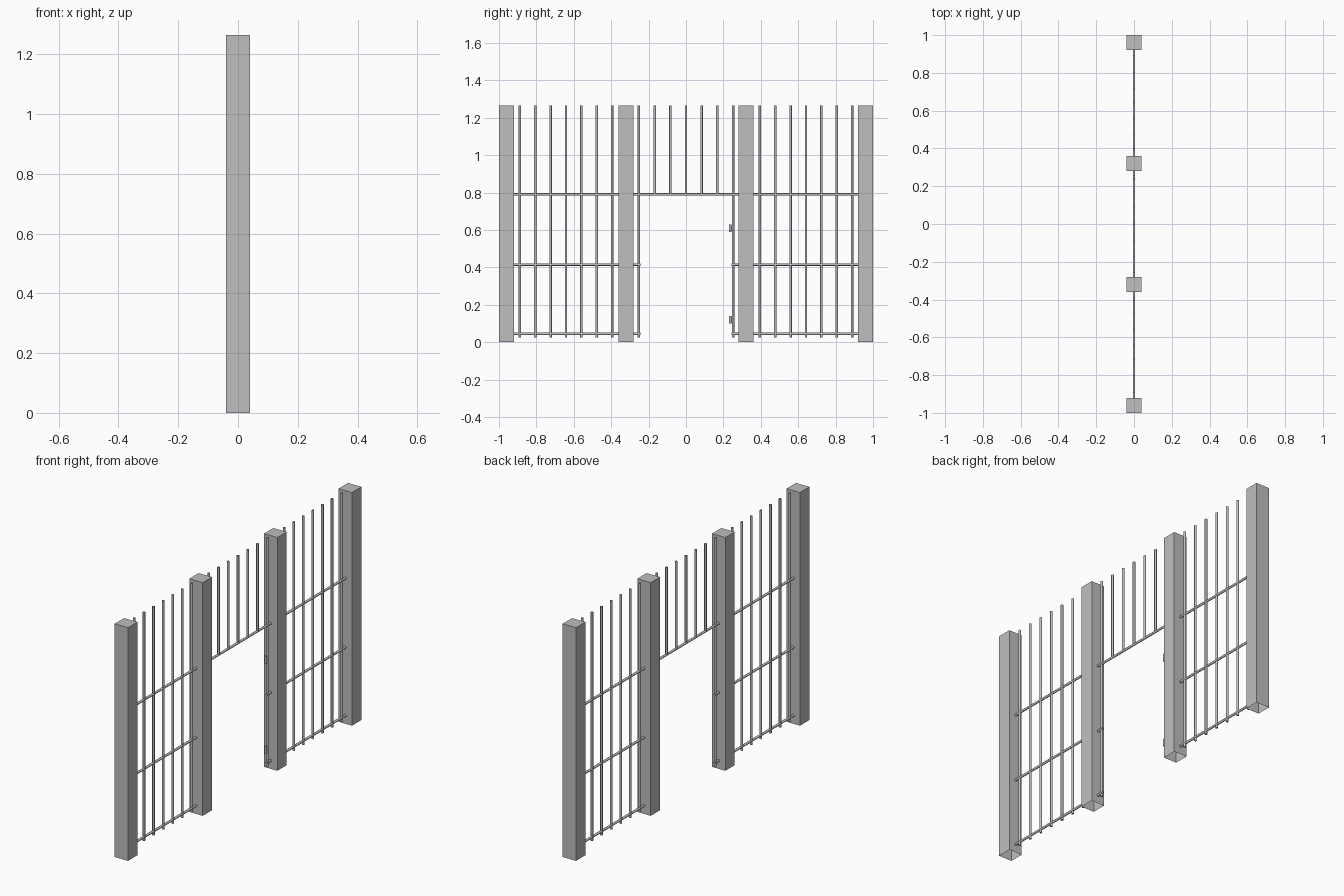
import bpy, bmesh, math
from mathutils import Matrix, Vector

if "Cube" in bpy.data.objects:
    bpy.data.objects.remove(bpy.data.objects["Cube"])

grey = bpy.data.materials.new("metal_grey")
grey.use_nodes = True
colour = (0.52, 0.52, 0.52, 1)
grey.diffuse_color = colour
grey.node_tree.nodes["Principled BSDF"].inputs["Base Color"].default_value = colour

HEIGHT, POST, RADIUS = 1.265, 0.08, 0.0065


def finish(name, bm, smooth=False):
    mesh = bpy.data.meshes.new(name)
    bm.to_mesh(mesh)
    bm.free()
    mesh.materials.append(grey)
    obj = bpy.data.objects.new(name, mesh)
    bpy.context.collection.objects.link(obj)
    if smooth:
        bpy.ops.object.select_all(action="DESELECT")
        obj.select_set(True)
        bpy.context.view_layer.objects.active = obj
        bpy.ops.object.shade_smooth_by_angle(angle=math.radians(50))
    return obj


def box(name, centre, size, open_bottom=False):
    bm = bmesh.new()
    matrix = Matrix.Translation(centre) @ Matrix.Diagonal((*size, 1))
    bmesh.ops.create_cube(bm, size=1, matrix=matrix)
    if open_bottom:
        bm.normal_update()
        under = [f for f in bm.faces if f.normal.z < -0.9]
        bmesh.ops.delete(bm, geom=under, context="FACES_ONLY")
    return finish(name, bm)


def rod(name, start, end, radius=RADIUS):
    start, end = Vector(start), Vector(end)
    axis = end - start
    turn = axis.to_track_quat("Z", "Y").to_matrix().to_4x4()
    bm = bmesh.new()
    bmesh.ops.create_cone(bm, cap_ends=True, segments=12, radius1=radius, radius2=radius,
                          depth=axis.length, matrix=Matrix.Translation((start + end) / 2) @ turn)
    return finish(name, bm, smooth=True)


# Square hollow posts, side panel bars and lower rails, mirrored about the doorway
for side, label in ((-1, "front"), (1, "back")):
    for y, place in ((0.96, "outer"), (0.32, "inner")):
        box(f"{label}_{place}_post", (0, side * y, HEIGHT / 2), (POST, POST, HEIGHT), True)
    for i in range(7):
        y = side * (0.395 + 0.0822 * i)
        rod(f"{label}_panel_bar_{i + 1}", (0, y, 0.025), (0, y, HEIGHT))
    rod(f"{label}_jamb_bar", (0, side * 0.252, 0.025), (0, side * 0.252, HEIGHT))
    for z, place in ((0.045, "bottom"), (0.415, "middle")):
        rod(f"{label}_{place}_rail", (0, side * 0.92, z), (0, side * 0.36, z))
        rod(f"{label}_{place}_rail_stub", (0, side * 0.28, z), (0, side * 0.243, z))

# Top rail across the whole fence, with short bars above the doorway
rod("top_rail", (0, -0.92, 0.79), (0, 0.92, 0.79))
for i in range(-2, 3):
    rod(f"lintel_bar_{i + 3}", (0, 0.0835 * i, 0.79), (0, 0.0835 * i, HEIGHT))

# Hinge knuckles on the back jamb bar
for z, place in ((0.12, "lower"), (0.61, "upper")):
    box(f"{place}_hinge_plate", (0, 0.243, z), (0.005, 0.012, 0.03))
    rod(f"{place}_hinge", (0, 0.237, z - 0.02), (0, 0.237, z + 0.02), 0.007)
